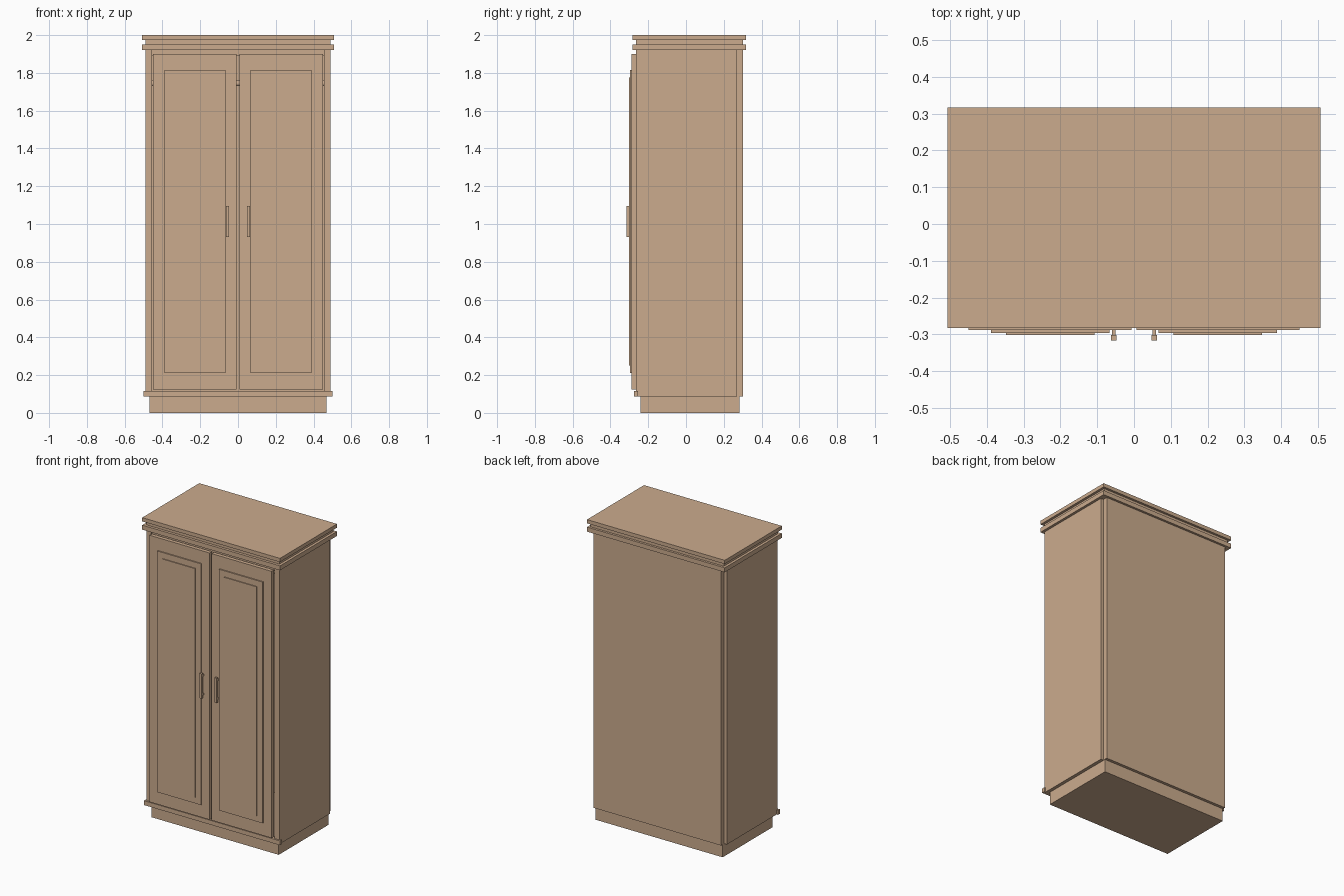
import bpy, bmesh, math

if "Cube" in bpy.data.objects:
    bpy.data.objects.remove(bpy.data.objects["Cube"])

wood = bpy.data.materials.new("tan wood")
wood.diffuse_color = (0.60, 0.41, 0.27, 1)
wood.use_nodes = True
wood.node_tree.nodes["Principled BSDF"].inputs["Base Color"].default_value = wood.diffuse_color


def box(name, x0, x1, y0, y1, z0, z1):
    """Axis-aligned box between the given limits."""
    bm = bmesh.new()
    bmesh.ops.create_cube(bm, size=1)
    for v in bm.verts:
        v.co = ((x0 + x1) / 2 + v.co.x * (x1 - x0),
                (y0 + y1) / 2 + v.co.y * (y1 - y0),
                (z0 + z1) / 2 + v.co.z * (z1 - z0))
    me = bpy.data.meshes.new(name)
    bm.to_mesh(me)
    bm.free()
    me.materials.append(wood)
    ob = bpy.data.objects.new(name, me)
    bpy.context.collection.objects.link(ob)
    return ob


def pair(name, x0, x1, *yz):
    """Box on the right side plus its mirror image on the left."""
    box("right_" + name, x0, x1, *yz)
    box("left_" + name, -x1, -x0, *yz)


# Plinth and base moulding
box("plinth", -0.468, 0.468, -0.24, 0.283, 0, 0.086)
box("base_moulding", -0.5, 0.5, -0.275, -0.253, 0.086, 0.115)

# Carcass
pair("side_panel", 0.455, 0.49, -0.265, 0.27, 0.086, 1.92)
box("back_panel", -0.47, 0.47, 0.27, 0.302, 0.086, 1.92)
box("bottom_panel", -0.455, 0.455, -0.255, 0.27, 0.086, 0.115)
box("top_panel", -0.455, 0.455, -0.255, 0.27, 1.89, 1.92)

# Cornice
box("lower_cornice", -0.507, 0.507, -0.283, 0.317, 1.92, 1.95)
box("cornice_neck", -0.49, 0.49, -0.265, 0.302, 1.95, 1.975)
box("top_cornice", -0.507, 0.507, -0.283, 0.317, 1.975, 2.0)

# Doors with two-step raised panels
pair("door", 0.007, 0.449, -0.288, -0.263, 0.125, 1.9)
pair("outer_door_panel", 0.066, 0.388, -0.296, -0.288, 0.21, 1.815)
pair("inner_door_panel", 0.107, 0.347, -0.302, -0.296, 0.25, 1.775)

# Handles
pair("handle_bar", 0.047, 0.063, -0.316, -0.301, 0.93, 1.095)
for label, z in (("lower", 0.945), ("upper", 1.07)):
    pair(label + "_handle_post", 0.05, 0.06, -0.301, -0.288, z, z + 0.012)

# Hanging rail inside
bpy.ops.mesh.primitive_cylinder_add(vertices=16, radius=0.015, depth=0.91,
                                    location=(0, 0.0, 1.745),
                                    rotation=(0, math.pi / 2, 0))
rail = bpy.context.object
rail.name = "hanging_rail"
rail.data.materials.append(wood)
